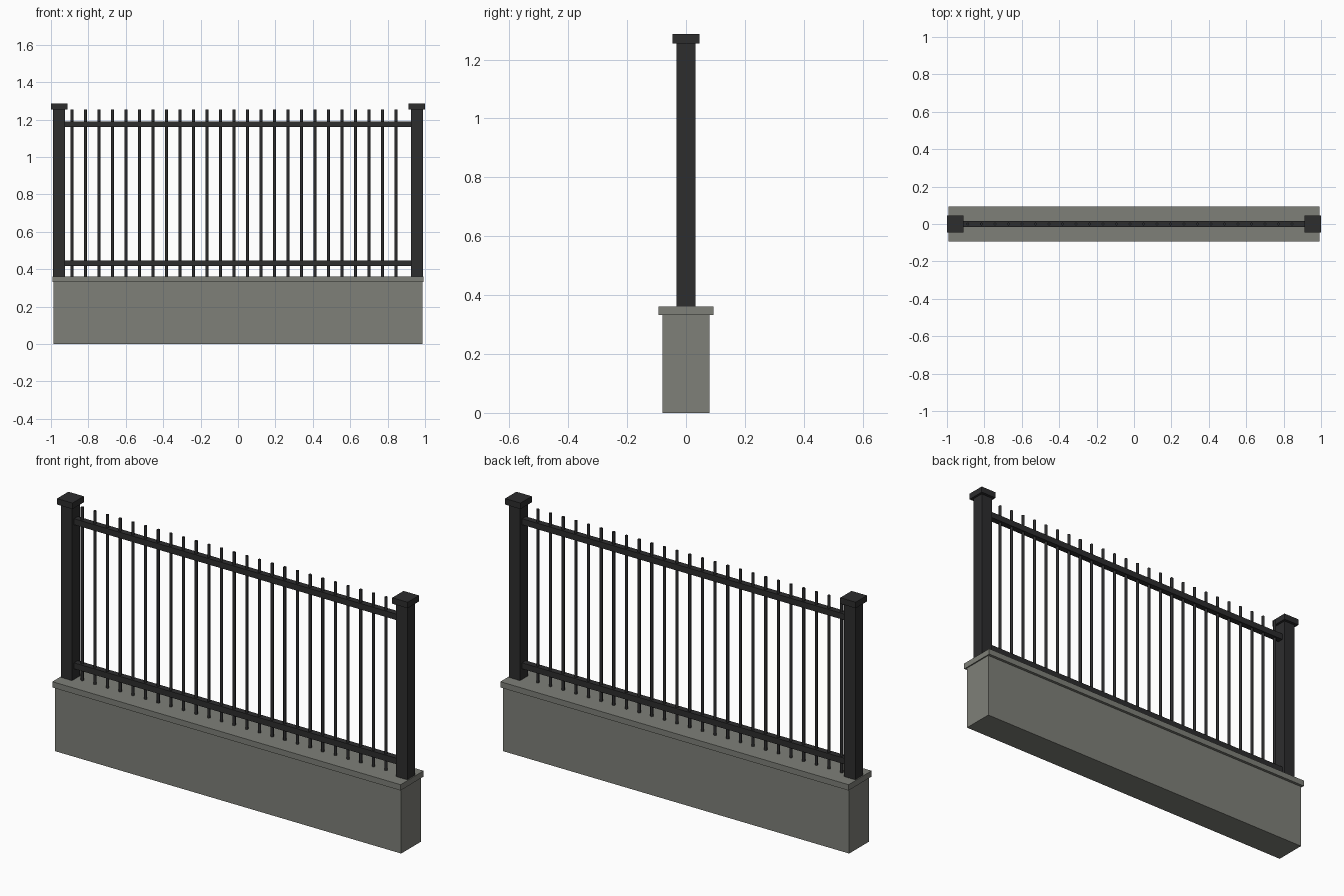
import bpy

if "Cube" in bpy.data.objects:
    bpy.data.objects.remove(bpy.data.objects["Cube"])

def material(name, rgb):
    m = bpy.data.materials.new(name)
    m.diffuse_color = (*rgb, 1)
    m.use_nodes = True
    m.node_tree.nodes["Principled BSDF"].inputs["Base Color"].default_value = m.diffuse_color
    return m

STONE = material("grey concrete", (0.21, 0.215, 0.19))
METAL = material("dark metal", (0.026, 0.026, 0.027))

def finish(name, mat):
    ob = bpy.context.object
    ob.name = name
    ob.data.materials.append(mat)
    return ob

def box(name, x, half_x, half_y, z0, z1, mat):
    bpy.ops.mesh.primitive_cube_add(size=2, location=(x, 0, (z0 + z1) / 2))
    bpy.context.object.scale = (half_x, half_y, (z1 - z0) / 2)
    bpy.ops.object.transform_apply(location=False, rotation=False, scale=True)
    return finish(name, mat)

# Low wall and its coping slab
box("wall", 0, 0.987, 0.08, 0, 0.332, STONE)
box("coping", 0, 0.993, 0.094, 0.332, 0.362, STONE)

# End posts with caps
for side, x in (("left", -0.956), ("right", 0.956)):
    box(side + "_post", x, 0.032, 0.032, 0.362, 1.255, METAL)
    box(side + "_post_cap", x, 0.044, 0.046, 1.255, 1.286, METAL)

# Horizontal rails between the posts
for name, z in (("lower_rail", 0.432), ("upper_rail", 1.175)):
    box(name, 0, 0.925, 0.0155, z - 0.0155, z + 0.0155, METAL)

# Upright round bars, evenly spaced from the left post
for i in range(25):
    bpy.ops.mesh.primitive_cylinder_add(vertices=12, radius=0.0075, depth=0.893,
                                        location=(-0.888 + i * 0.0722, 0, 0.8085))
    finish(f"bar_{i + 1}", METAL)
    bpy.ops.object.shade_smooth_by_angle()
